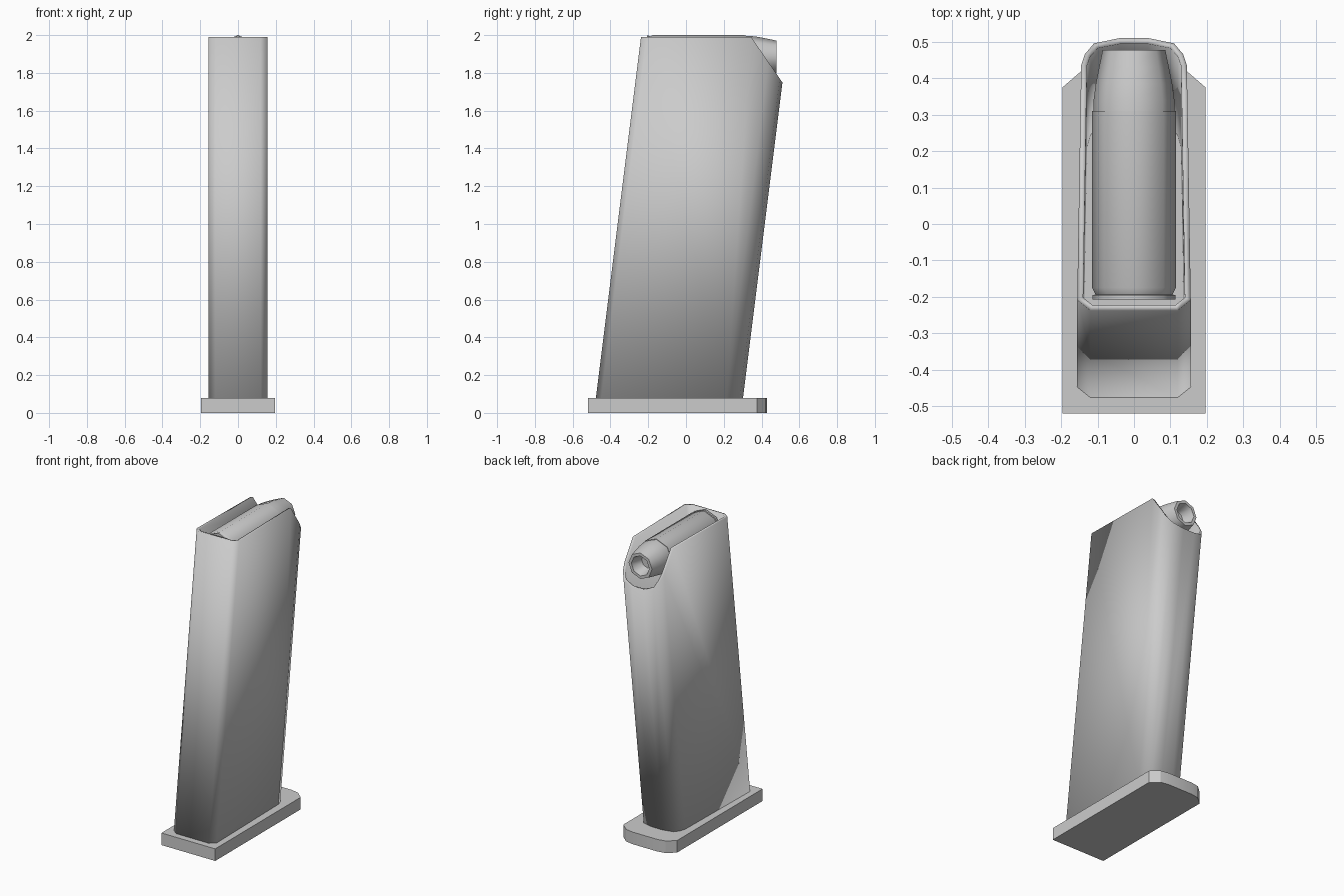
import bpy, bmesh, math
from mathutils import Vector

if "Cube" in bpy.data.objects:
    bpy.data.objects.remove(bpy.data.objects["Cube"])


def make_object(name, bm, angle=40):
    bmesh.ops.recalc_face_normals(bm, faces=bm.faces)
    mesh = bpy.data.meshes.new(name)
    bm.to_mesh(mesh)
    bm.free()
    obj = bpy.data.objects.new(name, mesh)
    bpy.context.collection.objects.link(obj)
    bpy.context.view_layer.objects.active = obj
    obj.select_set(True)
    bpy.ops.object.shade_smooth_by_angle(angle=math.radians(angle))
    obj.select_set(False)
    return obj


def mirrored(half):
    """Close a right-hand half outline by mirroring it across x = 0."""
    return half + [(-x, y) for x, y in reversed(half)]


def bridge(bm, a, b):
    n = len(a)
    for i in range(n):
        j = (i + 1) % n
        bm.faces.new((a[i], a[j], b[j], b[i]))


def extrude(outline, z0, z1, slope=0.0, caps=True):
    """Extrude an outline upward, leaning toward +y by slope."""
    bm = bmesh.new()
    low = [bm.verts.new((x, y, z0)) for x, y in outline]
    top = [bm.verts.new((x, y + slope * (z1 - z0), z1)) for x, y in outline]
    bridge(bm, low, top)
    if caps:
        bm.faces.new(low)
        bm.faces.new(top)
    return bm


# Base plate with clipped front corners
plate = mirrored([(0.197, -0.52), (0.197, 0.375), (0.145, 0.42), (0.09, 0.43)])
make_object("base_plate", extrude(plate, 0.0, 0.08), 30)

# Leaning hollow casing, trimmed flat on top and obliquely at the front
section = mirrored([(0.12, -0.477), (0.156, -0.448), (0.145, 0.215),
                    (0.135, 0.25), (0.11, 0.285), (0.04, 0.302)])
bm = extrude(section, 0.08, 2.1, 0.125, caps=False)
for point, normal in (((0, 0, 1.99), (0, 0, 1)),
                      ((0, 0.345, 1.99), (0, 0.24, 0.165))):
    bmesh.ops.bisect_plane(bm, geom=bm.verts[:] + bm.edges[:] + bm.faces[:],
                           plane_co=Vector(point), plane_no=Vector(normal).normalized(),
                           clear_outer=True)
casing = make_object("casing", bm)
wall = casing.modifiers.new("wall", 'SOLIDIFY')
wall.thickness = 0.016
wall.offset = -1
wall.use_even_offset = True

# Hollow-nosed round lying along y, turned from (y, radius) rings
SIDES, AXIS_Z = 8, 1.885


def lathe(name, profile):
    bm = bmesh.new()
    rings = []
    for y, r in profile:
        rings.append([bm.verts.new((r * math.sin(2 * math.pi * i / SIDES), y,
                                    AXIS_Z + r * math.cos(2 * math.pi * i / SIDES)))
                      for i in range(SIDES)])
    for a, b in zip(rings, rings[1:]):
        bridge(bm, a, b)
    bm.faces.new(rings[0])
    bm.faces.new(rings[-1])
    return make_object(name, bm, 50)


lathe("round_case", [(-0.207, 0.114), (-0.195, 0.114), (-0.194, 0.106),
                     (-0.175, 0.115), (0.31, 0.115)])
lathe("round_tip", [(0.305, 0.112), (0.34, 0.111), (0.385, 0.105), (0.43, 0.096),
                    (0.478, 0.086), (0.478, 0.066), (0.40, 0.045)])
